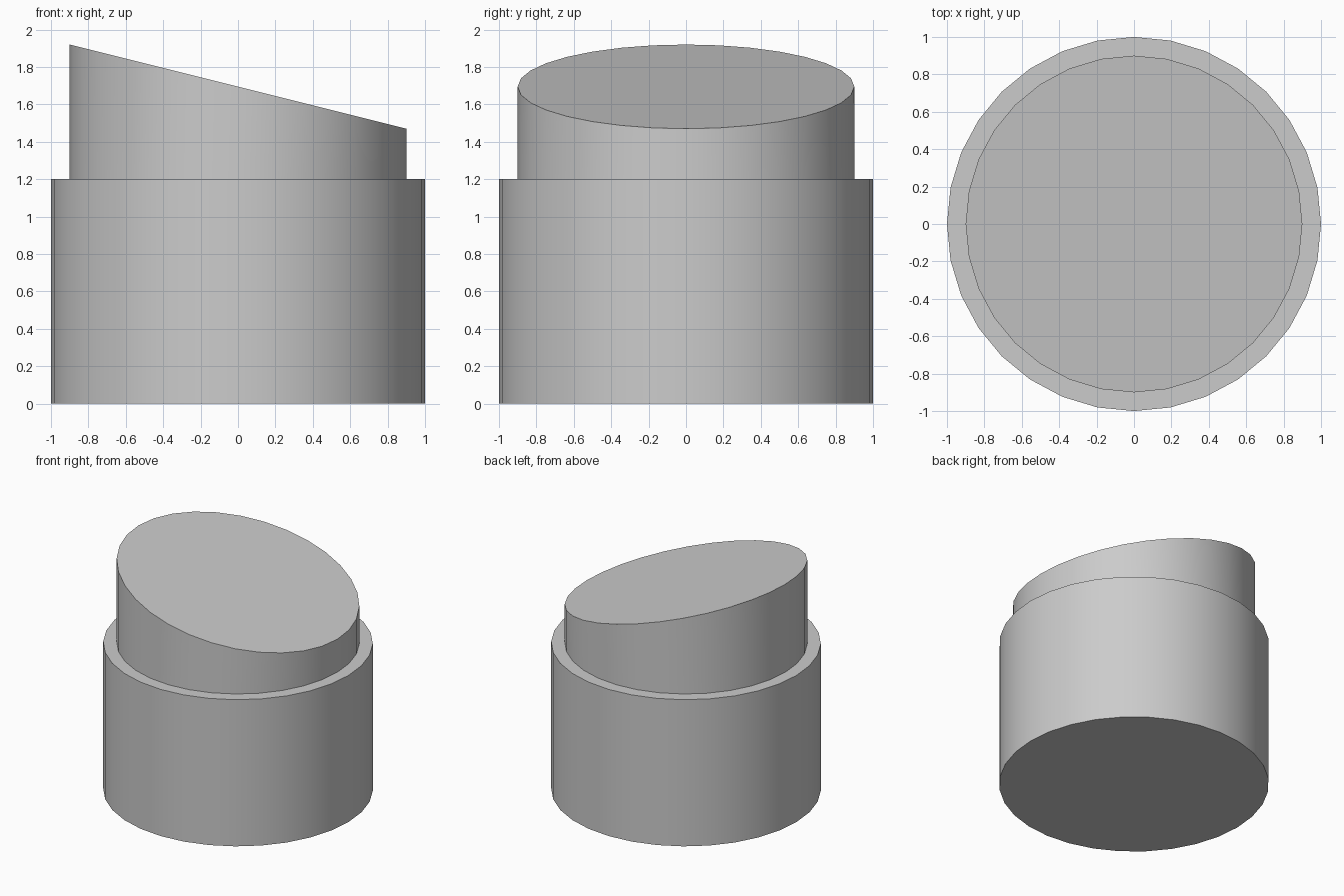
import bpy, bmesh, math

if "Cube" in bpy.data.objects:
    bpy.data.objects.remove(bpy.data.objects["Cube"])

SIDES = 32
SLOPE = -0.25  # tilt of the top face along x

# Rings from bottom to top: radius, height, tilt along x
RINGS = [(1.0, 0.0, 0.0), (1.0, 1.2, 0.0), (0.9, 1.2, 0.0), (0.9, 1.695, SLOPE)]

bm = bmesh.new()
loops = []
for radius, height, tilt in RINGS:
    ring = []
    for i in range(SIDES):
        a = 2 * math.pi * i / SIDES
        x, y = radius * math.cos(a), radius * math.sin(a)
        ring.append(bm.verts.new((x, y, height + tilt * x)))
    loops.append(ring)

# Walls and shoulder between neighbouring rings
for low, high in zip(loops, loops[1:]):
    for i in range(SIDES):
        j = (i + 1) % SIDES
        bm.faces.new((low[i], low[j], high[j], high[i]))

# Flat base and slanted top
bm.faces.new(loops[0][::-1])
bm.faces.new(loops[-1])

mesh = bpy.data.meshes.new("stepped_cylinder")
bm.to_mesh(mesh)
bm.free()
body = bpy.data.objects.new("stepped_cylinder", mesh)
bpy.context.collection.objects.link(body)

# Smooth round walls, sharp rims
bpy.context.view_layer.objects.active = body
body.select_set(True)
bpy.ops.object.shade_smooth_by_angle(angle=math.radians(30))
